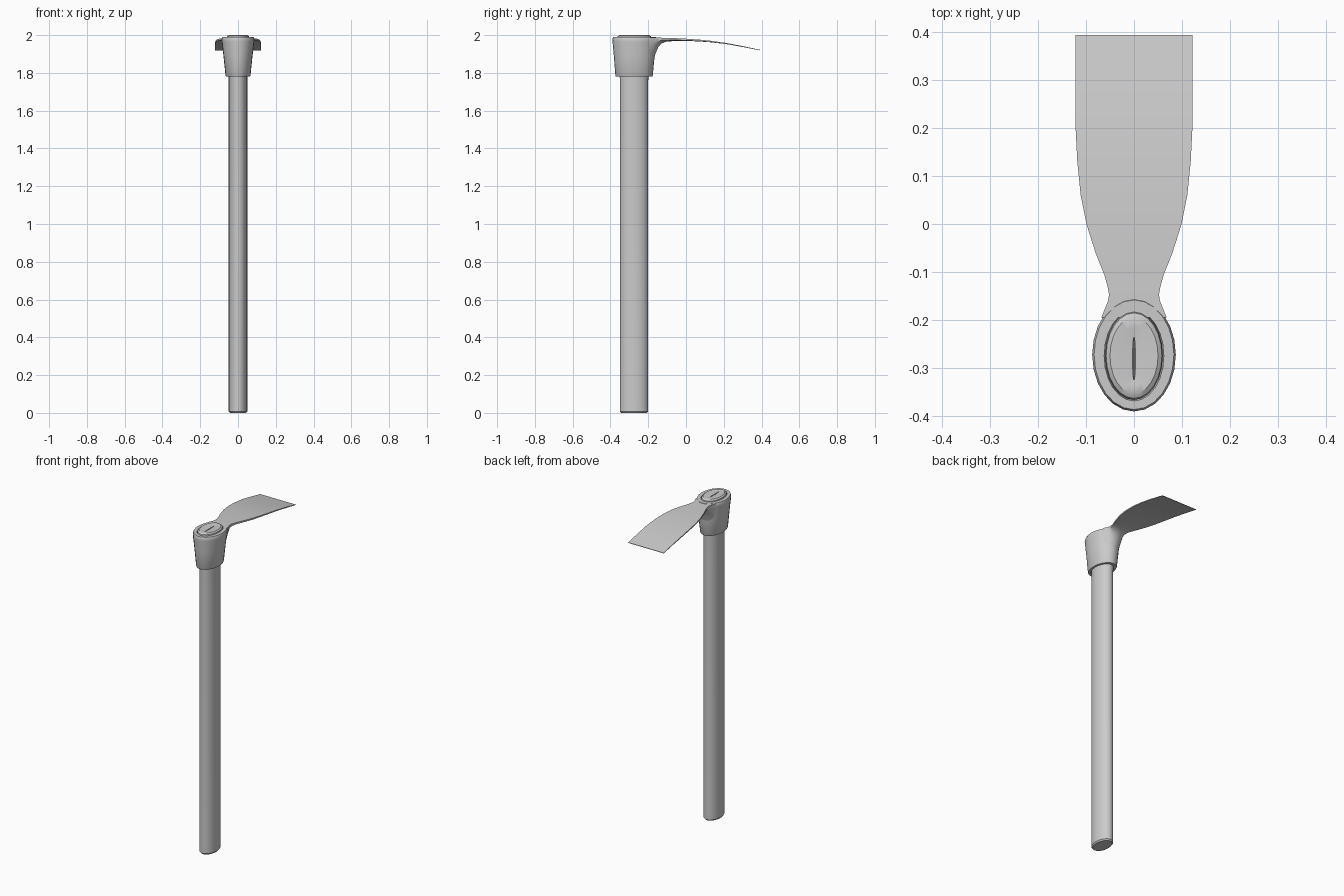
import bpy, bmesh, math

SEG = 24


def finish(name, bm, angle=35):
    bmesh.ops.recalc_face_normals(bm, faces=bm.faces)
    me = bpy.data.meshes.new(name)
    bm.to_mesh(me)
    bm.free()
    ob = bpy.data.objects.new(name, me)
    bpy.context.collection.objects.link(ob)
    bpy.ops.object.select_all(action='DESELECT')
    ob.select_set(True)
    bpy.context.view_layer.objects.active = ob
    bpy.ops.object.shade_smooth_by_angle(angle=math.radians(angle))
    return ob


def loft(name, rings, closed=False, angle=35):
    """Skin a list of point rings; cap the ends unless the loft is closed."""
    bm = bmesh.new()
    loops = [[bm.verts.new(p) for p in r] for r in rings]
    n = len(rings[0])
    pairs = list(zip(loops, loops[1:]))
    if closed:
        pairs.append((loops[-1], loops[0]))
    else:
        bm.faces.new(loops[0])
        bm.faces.new(loops[-1])
    for a, b in pairs:
        for i in range(n):
            j = (i + 1) % n
            bm.faces.new((a[i], a[j], b[j], b[i]))
    return finish(name, bm, angle)


def oval(rx, ry, cy, z):
    return [(rx * math.cos(2 * math.pi * i / SEG),
             cy + ry * math.sin(2 * math.pi * i / SEG), z) for i in range(SEG)]


# Handle: oval rod, flared inside the socket, with a wedge slit in its top
handle = [(0.043, 0.068, -0.275, 0.0), (0.049, 0.075, -0.275, 0.008),
          (0.049, 0.075, -0.275, 1.76), (0.050, 0.077, -0.275, 1.80),
          (0.060, 0.092, -0.274, 1.985), (0.058, 0.089, -0.274, 1.994),
          (0.050, 0.079, -0.274, 2.0), (0.030, 0.062, -0.275, 1.999),
          (0.003, 0.045, -0.28, 1.996), (0.001, 0.043, -0.28, 1.985)]
loft("handle", [oval(*r) for r in handle])

# Socket: tapered hollow collar
socket = [(0.063, 0.096, -0.275, 1.780), (0.066, 0.099, -0.275, 1.786),
          (0.077, 0.108, -0.274, 1.89), (0.086, 0.116, -0.273, 1.965),
          (0.087, 0.118, -0.272, 1.980), (0.083, 0.114, -0.272, 1.989),
          (0.062, 0.094, -0.274, 1.989), (0.062, 0.094, -0.274, 1.975),
          (0.051, 0.078, -0.275, 1.780)]
loft("socket", [oval(*r) for r in socket], closed=True)

# Blade: y, half width, top height, edge thickness, extra depth at the middle
stations = [(-0.195, 0.068, 1.988, 0.030, 0.150), (-0.175, 0.060, 1.988, 0.026, 0.105),
            (-0.160, 0.054, 1.987, 0.020, 0.062), (-0.147, 0.052, 1.987, 0.017, 0.034),
            (-0.130, 0.055, 1.986, 0.013, 0.017), (-0.105, 0.062, 1.985, 0.011, 0.009),
            (-0.060, 0.080, 1.984, 0.010, 0.005), (0.0, 0.099, 1.981, 0.009, 0.003),
            (0.060, 0.111, 1.977, 0.008, 0.002), (0.130, 0.118, 1.970, 0.007, 0.001),
            (0.210, 0.122, 1.959, 0.006, 0.0), (0.300, 0.122, 1.942, 0.005, 0.0),
            (0.393, 0.122, 1.922, 0.003, 0.0)]
STEPS = [i / 5 - 1 for i in range(11)]


def section(y, w, z, t, d):
    top = [(u * w, y, z) for u in STEPS]
    under = [(u * w, y, z - t - d * (1 - u * u)) for u in reversed(STEPS)]
    return top + under


loft("blade", [section(*s) for s in stations], angle=40)
